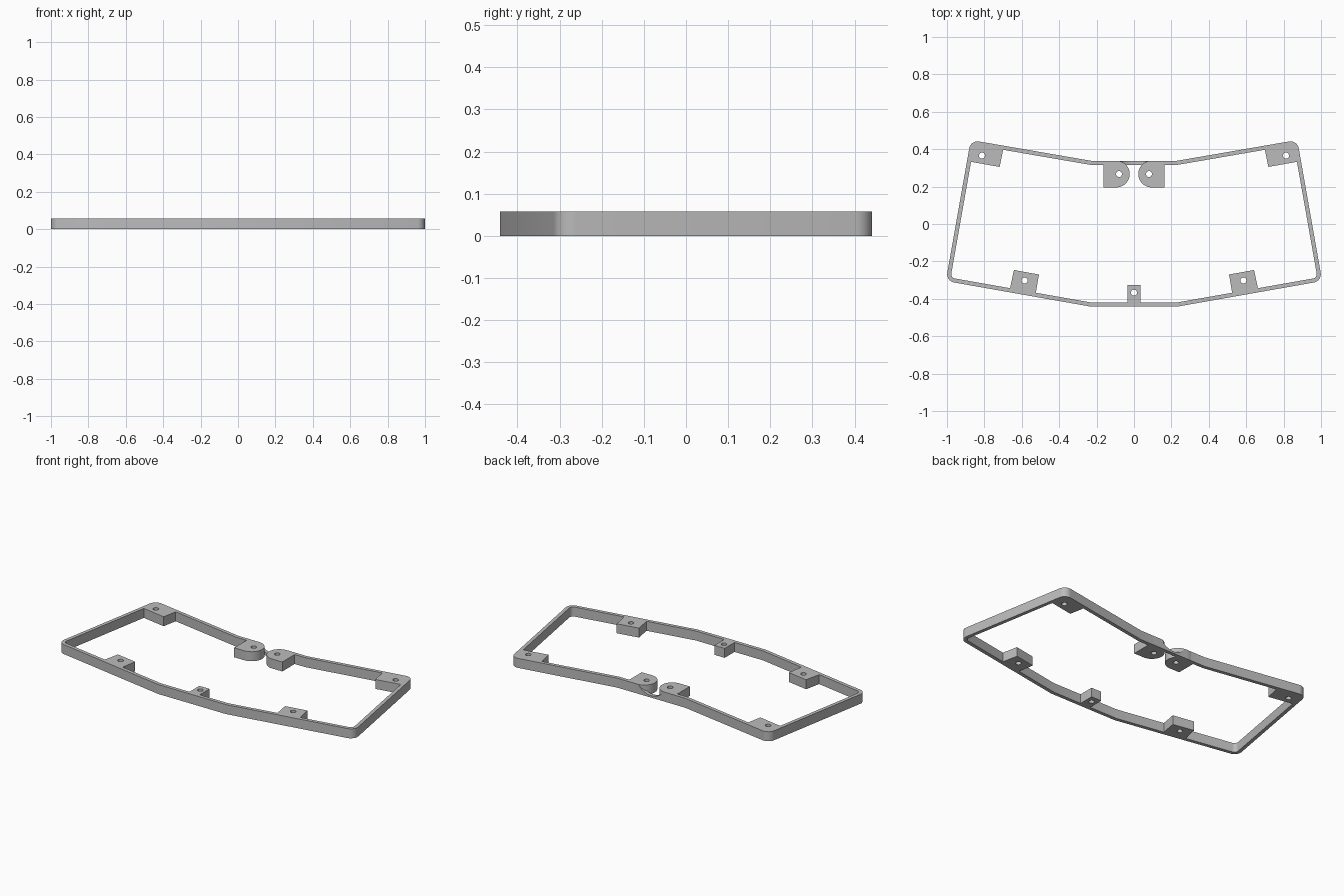
import bpy, bmesh, math
from mathutils import Vector

HEIGHT, WALL, CORNER = 0.058, 0.022, 0.045

cube = bpy.data.objects.get("Cube")
if cube:
    bpy.data.objects.remove(cube, do_unlink=True)

grey = bpy.data.materials.new("plain grey")
grey.use_nodes = True
grey.diffuse_color = (0.5, 0.5, 0.5, 1)
grey.node_tree.nodes["Principled BSDF"].inputs["Base Color"].default_value = (0.5, 0.5, 0.5, 1)


def make_object(name, bm):
    bmesh.ops.recalc_face_normals(bm, faces=bm.faces)
    mesh = bpy.data.meshes.new(name)
    bm.to_mesh(mesh)
    bm.free()
    mesh.materials.append(grey)
    obj = bpy.data.objects.new(name, mesh)
    bpy.context.collection.objects.link(obj)
    return obj


def activate(obj):
    bpy.ops.object.select_all(action='DESELECT')
    obj.select_set(True)
    bpy.context.view_layer.objects.active = obj


def cut_cylinder(obj, centre, radius, depth, rotation=(0, 0, 0), sides=32):
    bpy.ops.mesh.primitive_cylinder_add(vertices=sides, radius=radius, depth=depth,
                                        location=centre, rotation=rotation)
    cutter = bpy.context.object
    cutter.hide_render = True
    activate(obj)
    mod = obj.modifiers.new("cut", 'BOOLEAN')
    mod.operation, mod.solver, mod.object = 'DIFFERENCE', 'EXACT', cutter
    bpy.ops.object.modifier_apply(modifier=mod.name)
    bpy.data.objects.remove(cutter, do_unlink=True)


def finish(obj):
    activate(obj)
    bpy.ops.object.shade_smooth_by_angle(angle=math.radians(30))


def plate(name, outline, hole, hole_radius=0.016):
    """Upright prism over the outline with a screw hole through it."""
    bm = bmesh.new()
    base = bm.faces.new([bm.verts.new((x, y, 0)) for x, y in outline])
    up = bmesh.ops.extrude_face_region(bm, geom=[base])
    moved = [g for g in up["geom"] if isinstance(g, bmesh.types.BMVert)]
    bmesh.ops.translate(bm, verts=moved, vec=(0, 0, HEIGHT))
    obj = make_object(name, bm)
    cut_cylinder(obj, (*hole, HEIGHT / 2), hole_radius, HEIGHT * 2, sides=20)
    finish(obj)


# Frame outline: right half mirrored, counter-clockwise
half = [(0.23, -0.442), (1.006, -0.305), (0.873, 0.449), (0.23, 0.338)]
outline = [Vector(p) for p in half] + [Vector((-x, y)) for x, y in reversed(half)]


def frame_loop(inset):
    points = []
    for i, p in enumerate(outline):
        before = (p - outline[i - 1]).normalized()
        after = (outline[(i + 1) % len(outline)] - p).normalized()
        n1, n2 = Vector((-before.y, before.x)), Vector((-after.y, after.x))
        bisector = (n1 + n2) / (1 + n1.dot(n2))
        if abs(p.x) < 0.5:
            points.append(p + bisector * inset)
            continue
        centre = p + bisector * CORNER
        for k in range(9):
            a = k / 8 * math.pi / 2
            direction = (n1 * math.cos(a) + n2 * math.sin(a)).normalized()
            points.append(centre - direction * (CORNER - inset))
    return points


# Frame wall
bm = bmesh.new()
rings = [[bm.verts.new((p.x, p.y, z)) for p in frame_loop(inset)]
         for inset, z in ((0, 0), (0, HEIGHT), (WALL, HEIGHT), (WALL, 0))]
count = len(rings[0])
for r in range(4):
    a, b = rings[r], rings[(r + 1) % 4]
    for i in range(count):
        j = (i + 1) % count
        bm.faces.new((a[i], a[j], b[j], b[i]))
frame = make_object("frame_wall", bm)

# Scooped cable notch in the back wall
cut_cylinder(frame, (0, 0.33, 0.115), 0.103, 0.08, (math.pi / 2, 0, 0), 64)
finish(frame)

# Mounting tabs, mirrored left and right
corner_tab = [(0.698, 0.408), (0.718, 0.305), (0.88, 0.334), (0.856, 0.428)]
front_tab = [(0.508, -0.27), (0.642, -0.246), (0.664, -0.35), (0.526, -0.374)]
round_tab = [(0.163, 0.196), (0.163, 0.325), (0.13, 0.338)]
for k in range(25):
    a = math.pi / 2 + k * math.pi / 24
    round_tab.append((0.094 + 0.071 * math.cos(a), 0.267 + 0.071 * math.sin(a)))

for side, sign in (("left", 1), ("right", -1)):
    for name, shape, hole in (("back_corner_tab", corner_tab, (0.813, 0.366)),
                              ("front_tab", front_tab, (0.585, -0.302)),
                              ("rounded_back_tab", round_tab, (0.08, 0.267))):
        plate(f"{side}_{name}", [(sign * x, y) for x, y in shape],
              (sign * hole[0], hole[1]))

# Small tab in the middle of the front wall
plate("front_centre_tab", [(-0.035, -0.425), (0.035, -0.425), (0.035, -0.325), (-0.035, -0.325)],
      (0, -0.367))
